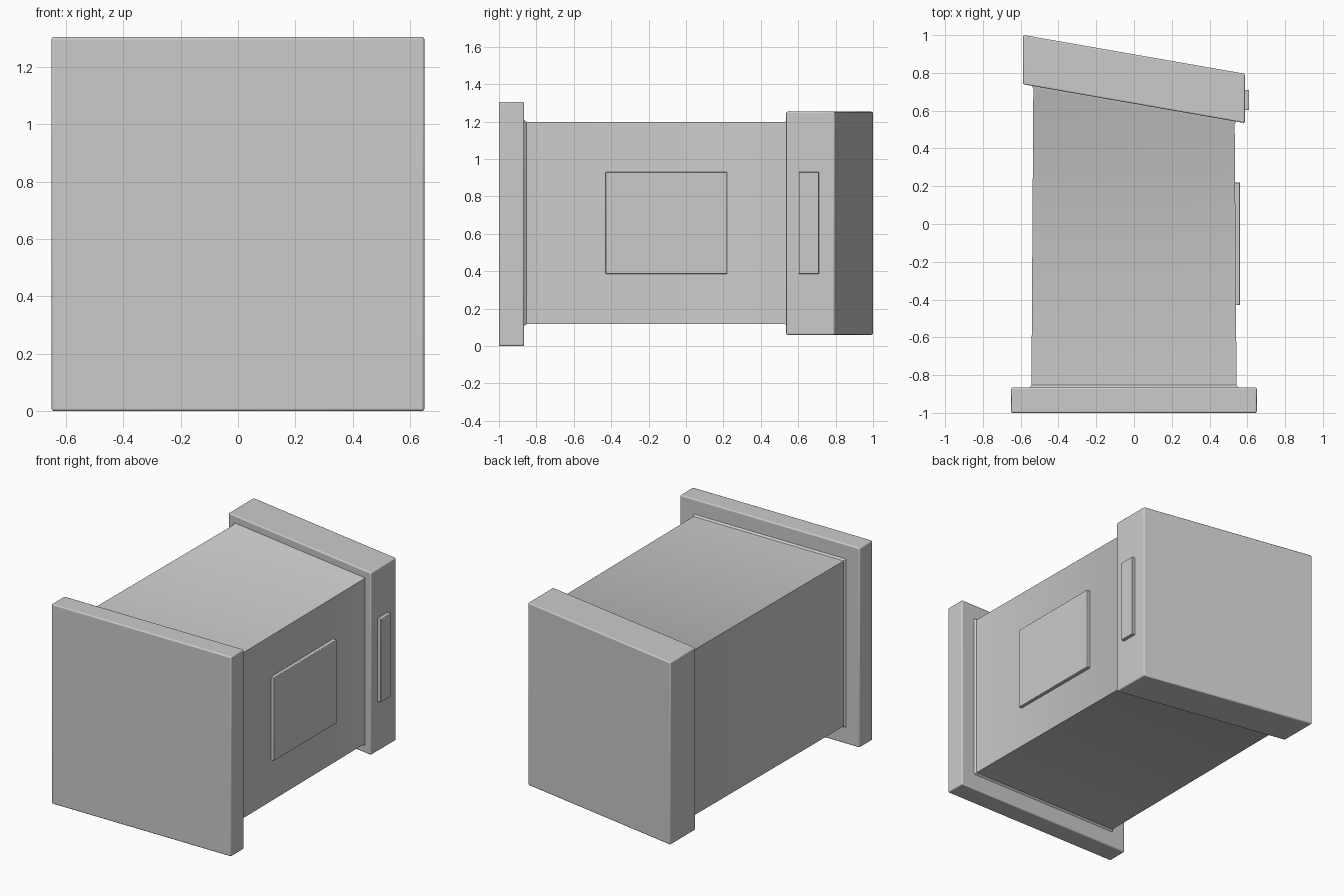
import bpy

if "Cube" in bpy.data.objects:
    bpy.data.objects.remove(bpy.data.objects["Cube"])

SLOPE = -0.175  # sideways slant of the rear cap


def loft(name, rings, bevel=0.0):
    """Rectangular rings (y at x=0, slant, half width, z low, z high) joined front to back."""
    verts, faces = [], []
    for y, slant, hw, z0, z1 in rings:
        for x, z in ((-hw, z0), (hw, z0), (hw, z1), (-hw, z1)):
            verts.append((x, y + slant * x, z))
    faces.append((0, 1, 2, 3))
    for r in range(len(rings) - 1):
        a, b = 4 * r, 4 * r + 4
        for i in range(4):
            j = (i + 1) % 4
            faces.append((a + i, b + i, b + j, a + j))
    n = 4 * (len(rings) - 1)
    faces.append((n + 3, n + 2, n + 1, n))
    mesh = bpy.data.meshes.new(name)
    mesh.from_pydata(verts, [], faces)
    obj = bpy.data.objects.new(name, mesh)
    bpy.context.collection.objects.link(obj)
    if bevel:
        mod = obj.modifiers.new("edge_bevel", 'BEVEL')
        mod.width = bevel
        mod.segments = 3
        mod.limit_method = 'ANGLE'
    bpy.ops.object.select_all(action='DESELECT')
    bpy.context.view_layer.objects.active = obj
    obj.select_set(True)
    bpy.ops.object.shade_smooth_by_angle()
    return obj


def side_panel(name, x0, x1, y0, y1):
    """Thin raised rectangle on the right side."""
    obj = loft(name, [(y0, 0, (x1 - x0) / 2, 0.385, 0.93),
                      (y1, 0, (x1 - x0) / 2, 0.385, 0.93)], 0.004)
    obj.location.x = (x0 + x1) / 2


# Large square front plate
loft("front_plate", [(-1.0, 0, 0.65, 0.0, 1.305),
                     (-0.865, 0, 0.65, 0.0, 1.305)], 0.008)

# Slightly tapering body with small flares where it meets the end pieces
loft("body", [(-0.88, 0, 0.553, 0.107, 1.208),
              (-0.865, 0, 0.553, 0.107, 1.208),
              (-0.853, 0, 0.543, 0.117, 1.198),
              (0.622, SLOPE, 0.533, 0.117, 1.198),
              (0.637, SLOPE, 0.54, 0.11, 1.205),
              (0.66, SLOPE, 0.54, 0.11, 1.205)])

# Slanted rear cap
loft("rear_cap", [(0.637, SLOPE, 0.587, 0.06, 1.253),
                  (0.898, SLOPE, 0.587, 0.06, 1.253)], 0.008)

# Raised panels on the right side
side_panel("body_panel", 0.51, 0.561, -0.43, 0.22)
side_panel("cap_panel", 0.56, 0.61, 0.603, 0.71)
